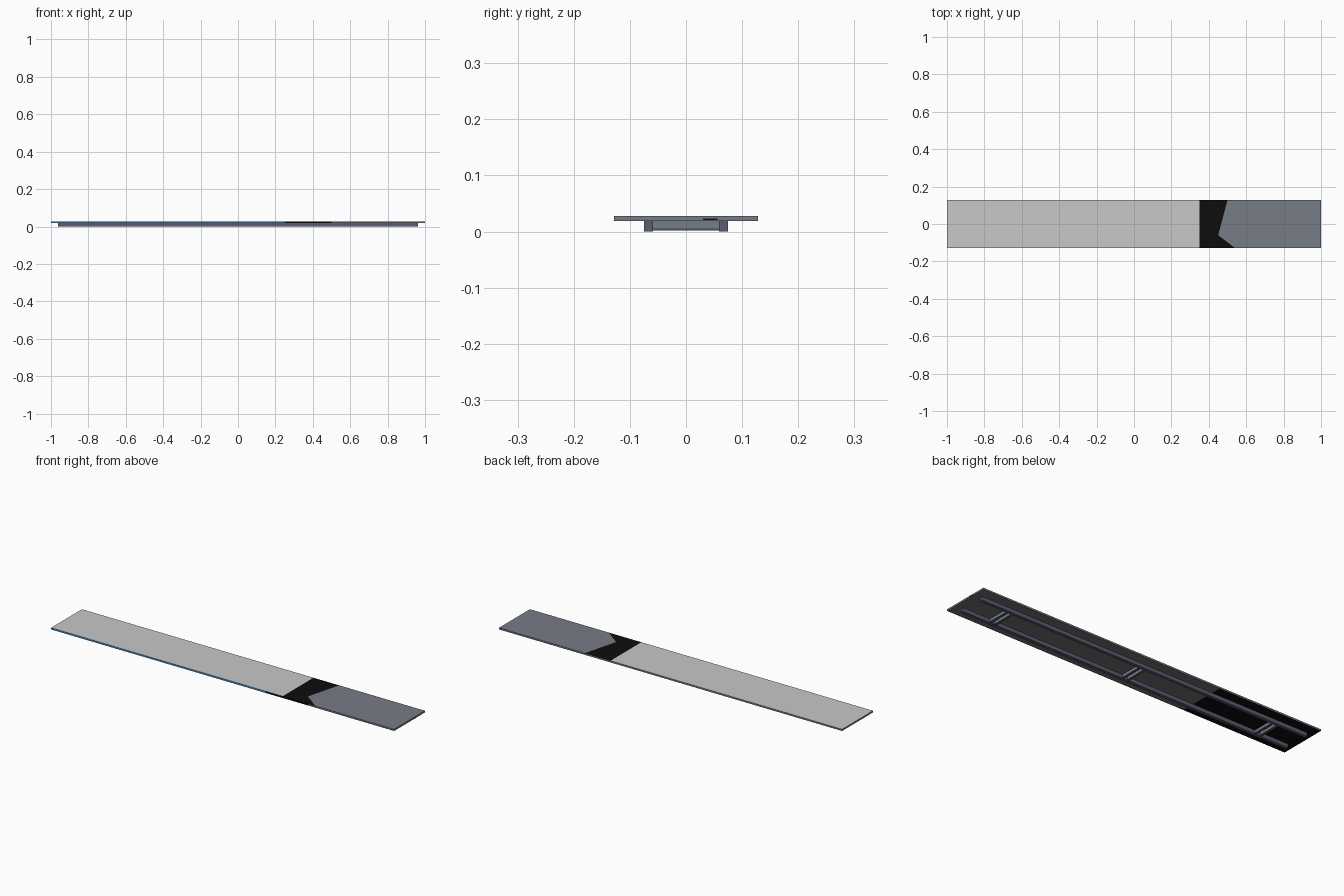
import bpy, bmesh
from mathutils import Vector

if "Cube" in bpy.data.objects:
    bpy.data.objects.remove(bpy.data.objects["Cube"])

HALF_Y = 0.128
Z0, Z1 = 0.019, 0.028


def material(name, rgb):
    m = bpy.data.materials.new(name)
    m.diffuse_color = (*rgb, 1)
    m.use_nodes = True
    m.node_tree.nodes["Principled BSDF"].inputs["Base Color"].default_value = m.diffuse_color
    return m


light = material("light_grey", (0.58, 0.58, 0.58))
black = material("black", (0.004, 0.004, 0.004))
slate = material("slate_grey", (0.185, 0.2, 0.245))
blue = material("blue", (0.05, 0.29, 0.65))
mid = material("mid_grey", (0.16, 0.16, 0.165))
navy = material("dark_slate", (0.1, 0.11, 0.16))


def box(name, lo, hi, mats):
    bm = bmesh.new()
    bmesh.ops.create_cube(bm, size=1)
    lo, hi = Vector(lo), Vector(hi)
    for v in bm.verts:
        v.co = Vector([(lo[i] + hi[i]) / 2 + v.co[i] * (hi[i] - lo[i]) for i in range(3)])
    me = bpy.data.meshes.new(name)
    bm.to_mesh(me)
    bm.free()
    for m in mats:
        me.materials.append(m)
    ob = bpy.data.objects.new(name, me)
    bpy.context.collection.objects.link(ob)
    return ob


# Painted boundary on the top: two slanted lines meeting in a point
def boundary(y):
    return max(0.45 + 0.266 * (y + 0.06), 0.45 - 1.32 * (y + 0.06))


# Board, cut along the colour boundaries
board = box("board", (-1, -HALF_Y, Z0), (1, HALF_Y, Z1), [light, black, slate, blue, mid])
bm = bmesh.new()
bm.from_mesh(board.data)
cuts = [((x, 0, 0), (1, 0, 0)) for x in (-0.4, 0.25, 0.35, 0.5)]
cuts += [((0.45, -0.06, 0), (1, -0.266, 0)), ((0.45, -0.06, 0), (1, 1.32, 0))]
for co, no in cuts:
    bmesh.ops.bisect_plane(bm, geom=bm.verts[:] + bm.edges[:] + bm.faces[:],
                           plane_co=co, plane_no=no)
bm.normal_update()
for f in bm.faces:
    c, n = f.calc_center_median(), f.normal
    if n.z > 0.5:
        f.material_index = 0 if c.x < 0.35 else 1 if c.x < boundary(c.y) else 2
    elif n.z < -0.5:
        f.material_index = 1 if c.x < -0.4 else 4
    elif n.y < -0.5:
        f.material_index = 3 if c.x < 0.25 else 1 if c.x < 0.5 else 2
    else:
        f.material_index = 2
bm.to_mesh(board.data)
bm.free()

# Small dark mark on the right end
box("end_mark", (0.999, 0.03, 0.021), (1.0005, 0.056, 0.0235), [black])

# Long rails below the board
for side, name in ((-1, "front_rail"), (1, "back_rail")):
    y = side * 0.067
    box(name, (-0.963, y - 0.008, 0), (0.963, y + 0.008, Z0), [navy])

# Cross channels between the rails: two webs with dark lower lips
for i, x in enumerate((-0.785, 0, 0.785)):
    for s in (-1, 1):
        cx = x + s * 0.015
        box(f"cross_web_{i}", (cx - 0.004, -0.06, 0.006), (cx + 0.004, 0.06, Z0), [slate])
        box(f"cross_lip_{i}", (cx - 0.006, -0.06, 0.002), (cx + 0.006, 0.06, 0.006), [navy])
